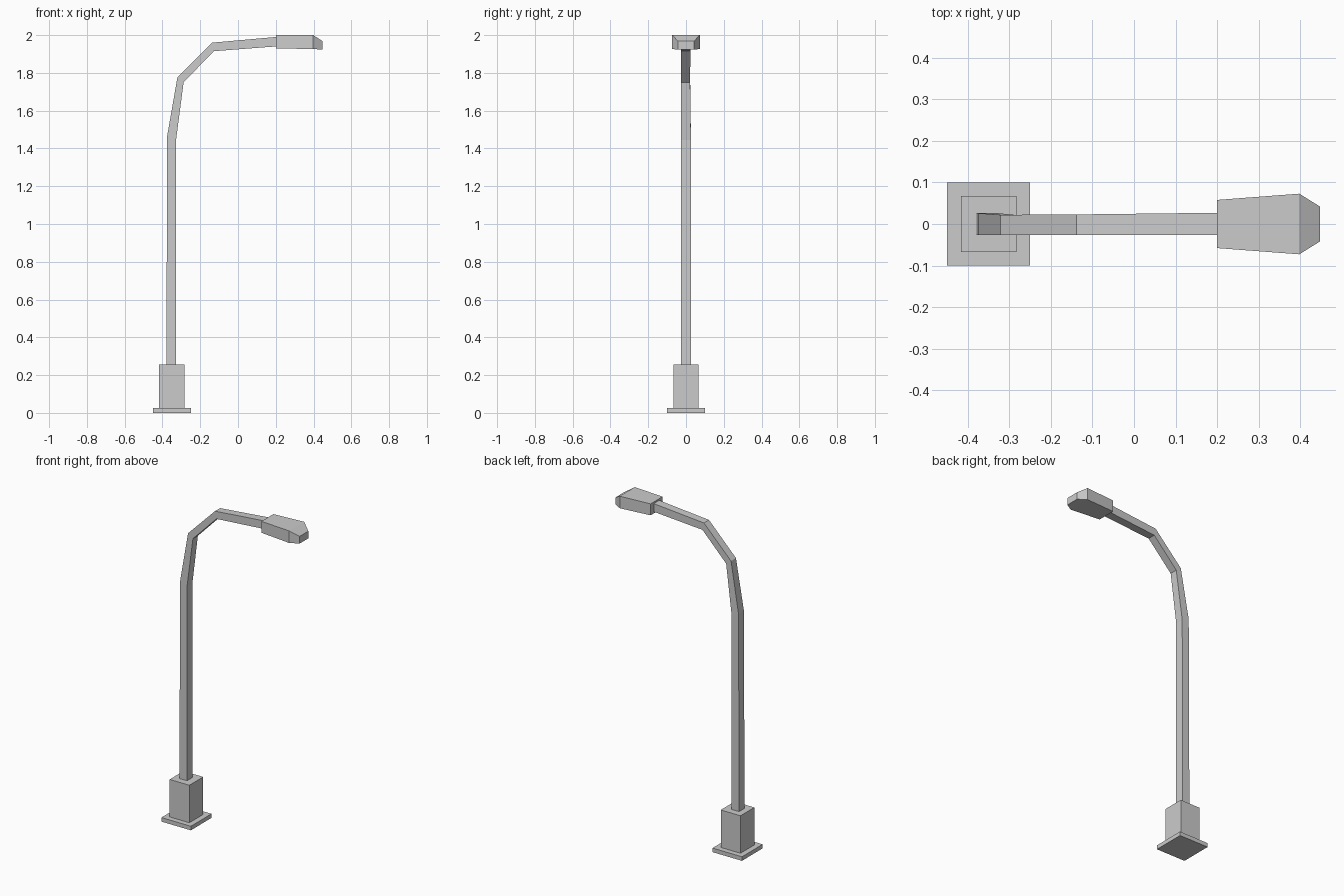
import bpy, bmesh

if "Cube" in bpy.data.objects:
    bpy.data.objects.remove(bpy.data.objects["Cube"])


def box(name, cx, half, z0, z1):
    bm = bmesh.new()
    bmesh.ops.create_cube(bm, size=1)
    for v in bm.verts:
        v.co = (cx + v.co.x * 2 * half, v.co.y * 2 * half, z0 + (v.co.z + 0.5) * (z1 - z0))
    finish(name, bm)


def loft(name, sections):
    """Skin four-sided sections: outer (x, z), inner (x, z), y min, y max."""
    bm = bmesh.new()
    rings = []
    for (ox, oz), (ix, iz), y0, y1 in sections:
        rings.append([bm.verts.new(c) for c in
                      ((ox, y0, oz), (ox, y1, oz), (ix, y1, iz), (ix, y0, iz))])
    for a, b in zip(rings, rings[1:]):
        for i in range(4):
            j = (i + 1) % 4
            bm.faces.new((a[i], a[j], b[j], b[i]))
    bm.faces.new(rings[0])
    bm.faces.new(rings[-1][::-1])
    finish(name, bm)


def finish(name, bm):
    bmesh.ops.recalc_face_normals(bm, faces=bm.faces[:])
    mesh = bpy.data.meshes.new(name)
    bm.to_mesh(mesh)
    bm.free()
    obj = bpy.data.objects.new(name, mesh)
    bpy.context.collection.objects.link(obj)


# Foot: ground plate and service box
box("base_plate", -0.35, 0.10, 0.0, 0.025)
box("base_box", -0.35, 0.067, 0.025, 0.255)

# Square post bending over into the arm
loft("pole", [
    ((-0.379, 0.255), (-0.328, 0.255), -0.026, 0.027),
    ((-0.375, 1.466), (-0.328, 1.445), -0.026, 0.026),
    ((-0.321, 1.775), (-0.288, 1.750), -0.026, 0.022),
    ((-0.138, 1.960), (-0.128, 1.915), -0.026, 0.023),
    ((0.20, 1.990), (0.20, 1.940), -0.026, 0.027),
])

# Lamp head with a tapered nose
loft("lamp_head", [
    ((0.20, 2.0), (0.20, 1.930), -0.058, 0.058),
    ((0.398, 2.0), (0.398, 1.926), -0.073, 0.073),
    ((0.448, 1.968), (0.448, 1.924), -0.042, 0.042),
])
